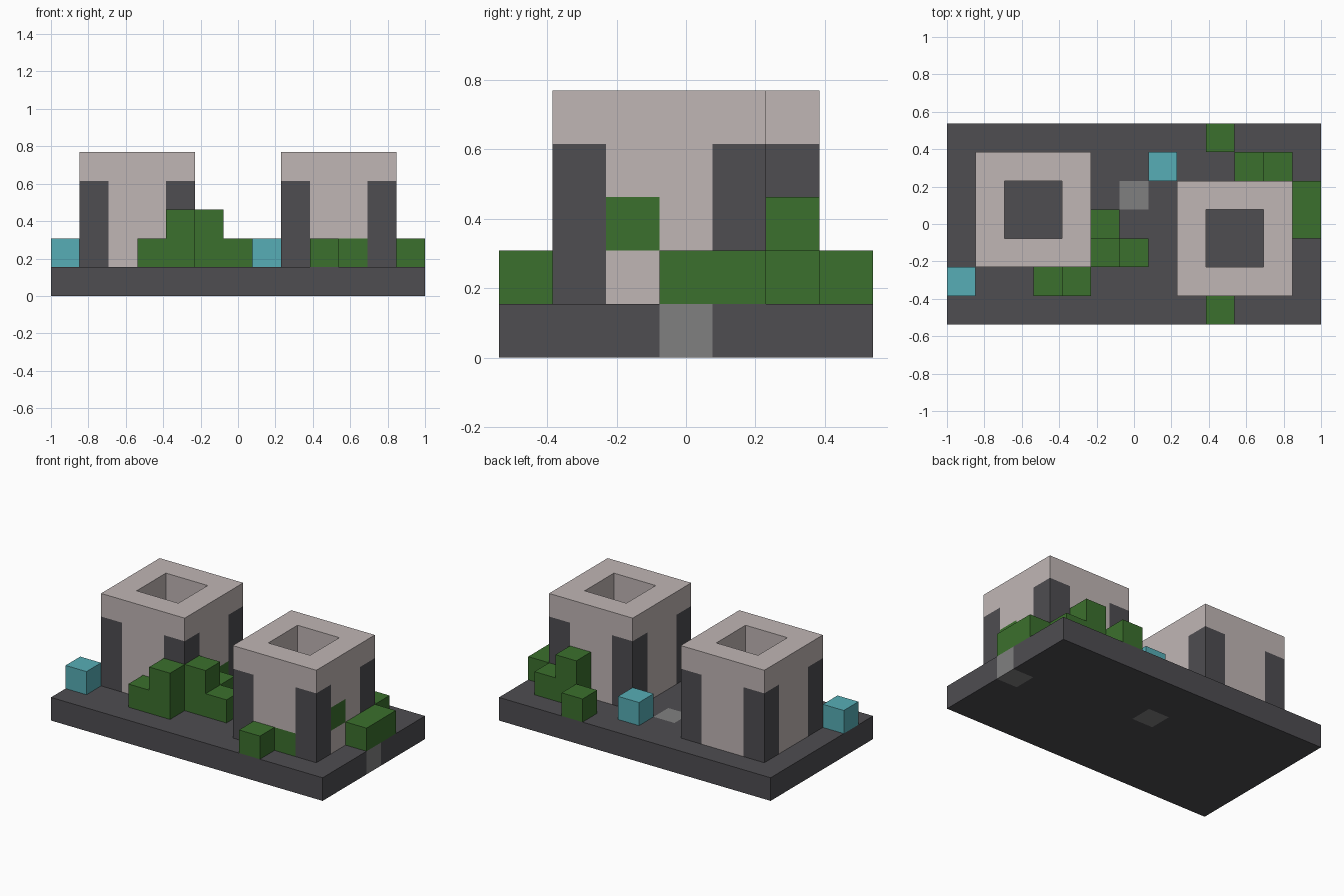
import bpy
import bmesh
from mathutils import Vector

U = 2 / 13                      # block size
NX, NY = 13, 7                  # plot size in blocks

cube = bpy.data.objects.get("Cube")
if cube:
    bpy.data.objects.remove(cube, do_unlink=True)


def srgb(r, g, b):
    def lin(c):
        c /= 255
        return c / 12.92 if c <= 0.04045 else ((c + 0.055) / 1.055) ** 2.4
    return (lin(r), lin(g), lin(b), 1)


def material(name, color):
    m = bpy.data.materials.new(name)
    m.use_nodes = True
    m.diffuse_color = color
    bsdf = m.node_tree.nodes["Principled BSDF"]
    bsdf.inputs["Base Color"].default_value = color
    bsdf.inputs["Roughness"].default_value = 0.9
    return m


MATS = {
    "dark": material("dark_stone", srgb(78, 77, 81)),
    "pale": material("pale_stone", srgb(192, 182, 181)),
    "green": material("leaf_green", srgb(59, 112, 45)),
    "blue": material("crystal_blue", srgb(87, 174, 182)),
    "grey": material("grey_stone", srgb(128, 128, 128)),
}
KEYS = list(MATS)
blocks = {}                     # block position -> (part name, colour)


def fill(part, color, xs, ys, zs):
    for x in xs:
        for y in ys:
            for z in zs:
                blocks[x, y, z] = (part, color)


def tower(part, x0, y0):
    # Square hollow ring with dark corner pillars under a pale rim
    for x in range(4):
        for y in range(4):
            if x in (0, 3) or y in (0, 3):
                corner = x in (0, 3) and y in (0, 3)
                fill(part, "dark" if corner else "pale", [x0 + x], [y0 + y], range(1, 4))
                fill(part, "pale", [x0 + x], [y0 + y], [4])


def plant(part, *columns):
    # Each column is x, y, height
    for x, y, h in columns:
        fill(part, "green", [x], [y], range(1, 1 + h))


# Ground slab with two grey stones
fill("base_slab", "dark", range(NX), range(NY), [0])
fill("base_slab", "grey", [6], [4], [0])
fill("base_slab", "grey", [12], [3], [0])

# Towers with mossy blocks in their walls
tower("right_tower", 1, 2)
tower("left_tower", 8, 1)
fill("right_tower", "green", [4], [4], [1])
fill("left_tower", "green", [10], [1], [1])
fill("left_tower", "green", [11], [2], [2])

# Plants around the towers
plant("front_hedge", (3, 1, 1), (4, 1, 2))
plant("middle_hedge", (5, 2, 2), (6, 2, 1), (5, 3, 1))
plant("side_hedge", (12, 3, 1), (12, 4, 1))
plant("back_hedge", (10, 5, 2), (11, 5, 1))
plant("back_bush", (9, 6, 1))
plant("front_bush", (9, 0, 1))

# Blue crystal blocks
fill("front_crystal", "blue", [0], [1], [1])
fill("back_crystal", "blue", [7], [5], [1])


def build(part):
    # Joins a part's blocks, keeping only faces open to the air
    bm = bmesh.new()
    used = sorted({c for p, c in blocks.values() if p == part}, key=KEYS.index)
    for pos, (name, color) in blocks.items():
        if name != part:
            continue
        for axis in range(3):
            for side in (0, 1):
                near = list(pos)
                near[axis] += 2 * side - 1
                if tuple(near) in blocks:
                    continue
                a, b = (axis + 1) % 3, (axis + 2) % 3
                loop = []
                for i, j in ((0, 0), (1, 0), (1, 1), (0, 1)):
                    v = Vector(pos)
                    v[axis] += side
                    v[a] += i
                    v[b] += j
                    v -= Vector((NX / 2, NY / 2, 0))
                    loop.append(bm.verts.new(v * U))
                face = bm.faces.new(loop if side else loop[::-1])
                face.material_index = used.index(color)
    bmesh.ops.remove_doubles(bm, verts=bm.verts, dist=U / 100)
    mesh = bpy.data.meshes.new(part)
    bm.to_mesh(mesh)
    bm.free()
    for c in used:
        mesh.materials.append(MATS[c])
    bpy.context.collection.objects.link(bpy.data.objects.new(part, mesh))


for part in dict.fromkeys(p for p, _ in blocks.values()):
    build(part)
